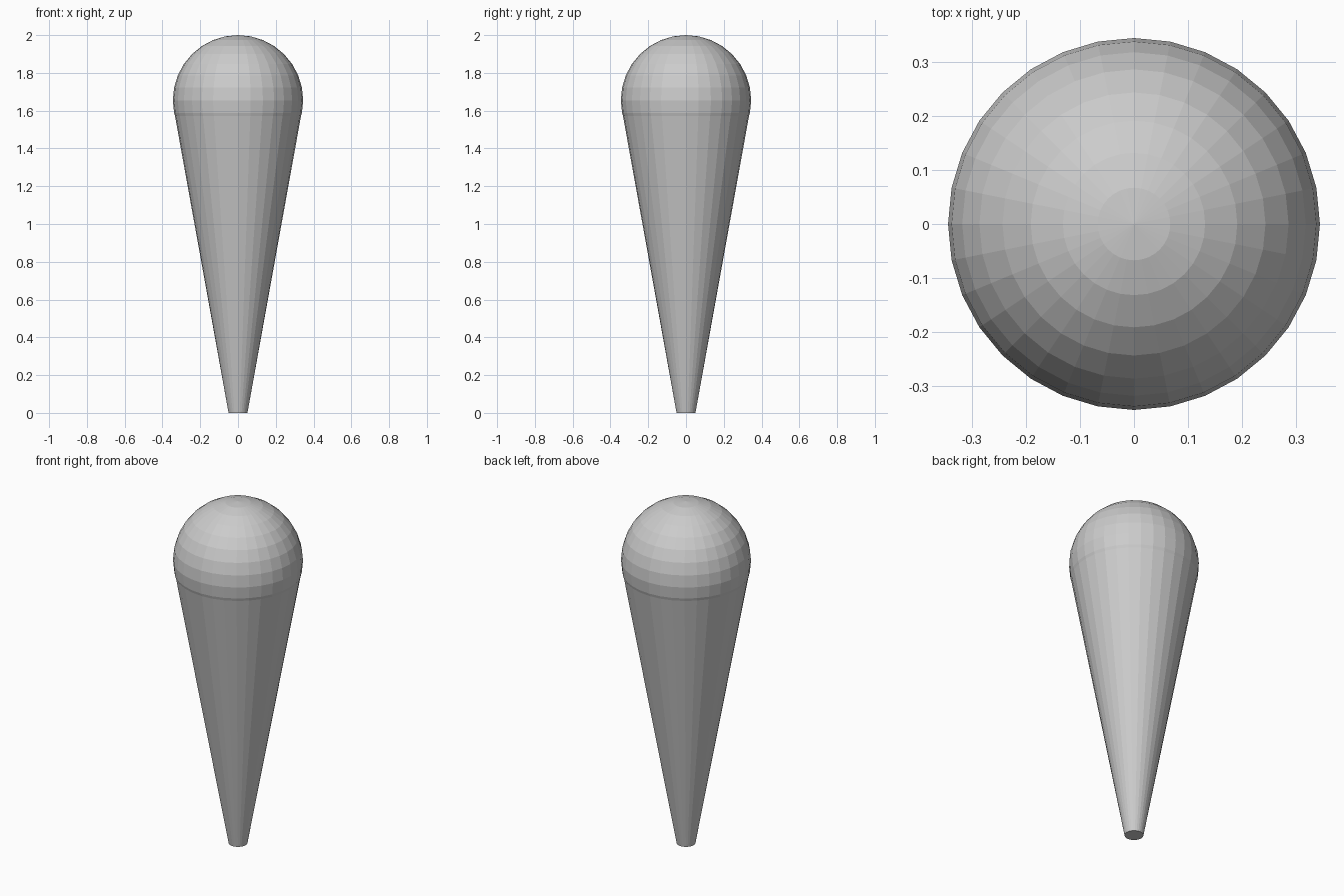
import bpy

if "Cube" in bpy.data.objects:
    bpy.data.objects.remove(bpy.data.objects["Cube"])

SIDES = 32
BALL_RADIUS = 0.345
CONE_HEIGHT = 1.572

# Tapered, capped handle
bpy.ops.mesh.primitive_cone_add(vertices=SIDES, radius1=0.05, radius2=0.3335,
                                depth=CONE_HEIGHT, location=(0, 0, CONE_HEIGHT / 2))
bpy.context.object.name = "tapered_cone"

# Faceted ball resting in the wide end
bpy.ops.mesh.primitive_uv_sphere_add(segments=SIDES, ring_count=16, radius=BALL_RADIUS,
                                     location=(0, 0, 2 - BALL_RADIUS))
bpy.context.object.name = "ball_top"
